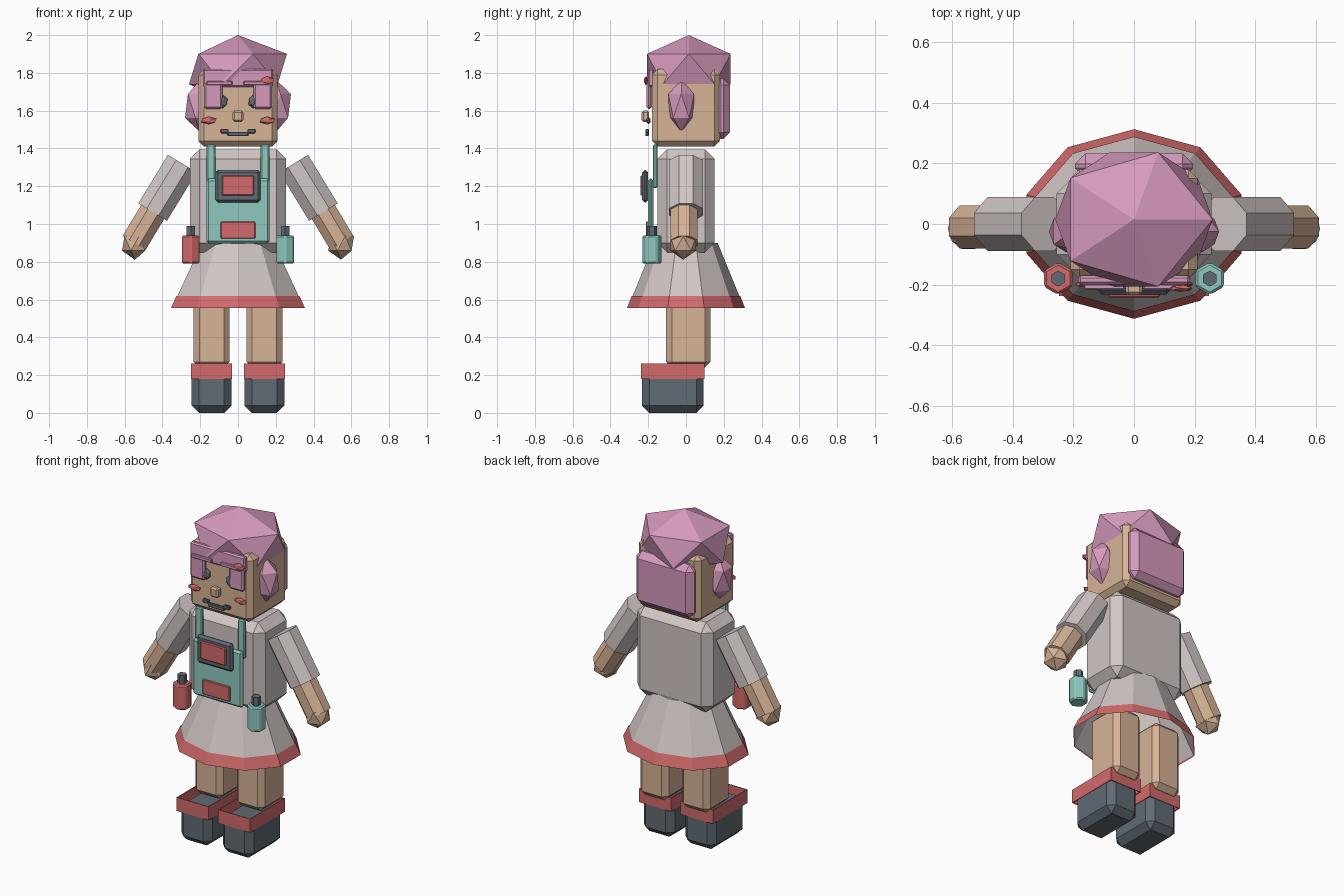
import bpy, bmesh, math
from mathutils import Vector, Matrix

if "Cube" in bpy.data.objects:
    bpy.data.objects.remove(bpy.data.objects["Cube"])


def material(name, rgb):
    m = bpy.data.materials.new(name)
    lin = [((c / 255 + 0.055) / 1.055) ** 2.4 for c in rgb]
    m.diffuse_color = (*lin, 1)
    m.use_nodes = True
    m.node_tree.nodes["Principled BSDF"].inputs["Base Color"].default_value = m.diffuse_color
    return m


SKIN = material("warm_skin", (214, 179, 150))
HAIR = material("pink_hair", (214, 154, 189))
CLOTH = material("pale_grey_cloth", (209, 199, 197))
RED = material("coral_red", (211, 106, 107))
TEAL = material("soft_teal", (141, 201, 190))
DARK = material("slate_grey", (96, 107, 116))


def finish(bm, name, mat):
    me = bpy.data.meshes.new(name)
    bmesh.ops.recalc_face_normals(bm, faces=bm.faces)
    bm.to_mesh(me)
    bm.free()
    me.materials.append(mat)
    ob = bpy.data.objects.new(name, me)
    bpy.context.collection.objects.link(ob)
    return ob


def box(name, mat, x, y, z, bevel=0.0):
    """Chamfered box from (min, max) ranges."""
    bm = bmesh.new()
    size = [b - a for a, b in (x, y, z)]
    mid = [(a + b) / 2 for a, b in (x, y, z)]
    bmesh.ops.create_cube(bm, size=1, matrix=Matrix.Translation(mid) @ Matrix.Diagonal((*size, 1)))
    if bevel:
        bmesh.ops.bevel(bm, geom=bm.edges[:], offset=bevel, segments=1, affect='EDGES', profile=0.5)
    return finish(bm, name, mat)


def ball(name, mat, centre, radii):
    bm = bmesh.new()
    bmesh.ops.create_icosphere(bm, subdivisions=1, radius=1,
                               matrix=Matrix.Translation(centre) @ Matrix.Diagonal((*radii, 1)))
    return finish(bm, name, mat)


def prism(name, mat, start, end, r1, r2, sides, squash=1.0, caps=True, turn=0.0):
    """Straight or tapered prism between two points."""
    a, b = Vector(start), Vector(end)
    rot = Matrix.Identity(4)
    d = (b - a).normalized()
    if abs(d.z) < 0.999:
        rot = Matrix.Rotation(math.atan2(d.x, d.z), 4, 'Y')
    bm = bmesh.new()
    bmesh.ops.create_cone(bm, cap_ends=caps, segments=sides, radius1=r1, radius2=r2, depth=(b - a).length,
                          matrix=Matrix.Translation((a + b) / 2) @ rot
                          @ Matrix.Diagonal((1, squash, 1, 1)) @ Matrix.Rotation(turn, 4, 'Z'))
    return finish(bm, name, mat)


def span(s, a, b):
    """Mirrored x range."""
    return tuple(sorted((s * a, s * b)))


# Head and hair
box("head", SKIN, (-0.21, 0.21), (-0.18, 0.18), (1.41, 1.82), 0.03)
ball("hair_cap", HAIR, (0, 0.015, 1.82), (0.29, 0.26, 0.18))
box("back_hair", HAIR, (-0.195, 0.195), (0.15, 0.233), (1.45, 1.77), 0.035)
box("fringe", HAIR, (-0.185, 0.185), (-0.2, -0.17), (1.725, 1.82), 0.008)

# Torso, skirt and hem
box("torso", CLOTH, (-0.255, 0.255), (-0.15, 0.15), (0.85, 1.395), 0.05)
skirt = prism("skirt", CLOTH, (0, 0, 0.56), (0, 0, 0.9), 0.366, 0.2, 10, 0.838, True)
bm = bmesh.new()
bm.from_mesh(skirt.data)
low = [f for f in bm.faces if all(v.co.z < 0.57 for v in f.verts)]
bmesh.ops.delete(bm, geom=low, context='FACES_ONLY')
bm.to_mesh(skirt.data)
bm.free()
prism("skirt_hem", RED, (0, 0, 0.555), (0, 0, 0.62), 0.373, 0.342, 10, 0.838, False)

# Face
box("nose", SKIN, (-0.028, 0.028), (-0.235, -0.195), (1.54, 1.6), 0.01)
box("mouth", DARK, (-0.055, 0.055), (-0.215, -0.197), (1.465, 1.488), 0.004)

# Apron
box("apron_bib", TEAL, (-0.167, 0.167), (-0.202, -0.172), (0.897, 1.24), 0.012)
box("screen_frame", DARK, (-0.12, 0.12), (-0.232, -0.2), (1.115, 1.285), 0.013)
box("screen", RED, (-0.085, 0.085), (-0.242, -0.225), (1.15, 1.257), 0.005)
box("apron_pocket", RED, (-0.092, 0.092), (-0.212, -0.198), (0.922, 1.012), 0.004)

for s, side in ((-1, "left"), (1, "right")):
    # Hair and face details
    ball(side + "_hair_bun", HAIR, (s * 0.2, -0.025, 1.625), (0.09, 0.08, 0.14))
    box(side + "_hair_lock", HAIR, span(s, 0.082, 0.18), (-0.208, -0.18), (1.61, 1.75), 0.01)
    box(side + "_eyebrow", HAIR, span(s, 0.03, 0.165), (-0.216, -0.198), (1.735, 1.757), 0.004)
    ball(side + "_eye", DARK, (s * 0.08, -0.188, 1.648), (0.028, 0.02, 0.036))
    ball(side + "_cheek", RED, (s * 0.155, -0.198, 1.548), (0.046, 0.012, 0.02))
    box(side + "_mouth_corner", DARK, span(s, 0.05, 0.092), (-0.215, -0.197), (1.48, 1.503), 0.004)

    # Arms
    prism(side + "_sleeve", CLOTH, (s * 0.295, 0, 1.32), (s * 0.452, 0, 1.063),
          0.096, 0.096, 8, turn=math.pi / 8)
    prism(side + "_forearm", SKIN, (s * 0.43, -0.01, 1.1), (s * 0.55, -0.01, 0.9),
          0.077, 0.077, 8, turn=math.pi / 8)
    ball(side + "_hand", SKIN, (s * 0.546, -0.015, 0.897), (0.076, 0.08, 0.086))

    # Apron strap
    box(side + "_strap", TEAL, span(s, 0.12, 0.166), (-0.175, -0.152), (1.19, 1.42), 0.006)

    # Leg, boot and open boot cuff
    box(side + "_leg", SKIN, span(s, 0.045, 0.235), (-0.105, 0.13), (0.24, 0.66), 0.03)
    box(side + "_boot", DARK, span(s, 0.035, 0.245), (-0.232, 0.093), (0.005, 0.235), 0.038)
    bm = bmesh.new()
    bmesh.ops.create_cube(bm, size=1, matrix=Matrix.Translation((s * 0.14, -0.07, 0.221))
                          @ Matrix.Diagonal((0.216, 0.334, 0.082, 1)))
    bmesh.ops.delete(bm, geom=[f for f in bm.faces if abs(f.normal.z) > 0.5], context='FACES_ONLY')
    cuff = finish(bm, side + "_boot_cuff", RED)
    wall = cuff.modifiers.new("wall", 'SOLIDIFY')
    wall.thickness, wall.offset = 0.008, -1

    # Hanging bottle
    prism(side + "_bottle", TEAL if s > 0 else RED, (s * 0.25, -0.18, 0.79), (s * 0.25, -0.18, 0.94),
          0.054, 0.054, 6)
    prism(side + "_bottle_cap", DARK, (s * 0.25, -0.18, 0.93), (s * 0.25, -0.18, 0.99), 0.026, 0.026, 6)

# Chamfered bottle edges
for ob in bpy.data.objects:
    if ob.name.endswith("_bottle"):
        b = ob.modifiers.new("edge", 'BEVEL')
        b.width, b.segments = 0.008, 1

# Hair clip
ball("hair_clip", RED, (0.155, -0.212, 1.76), (0.042, 0.012, 0.022))

# Rest the soles on the ground
for ob in bpy.data.objects:
    if ob.name.endswith("_boot"):
        ob.location.z = -0.005
